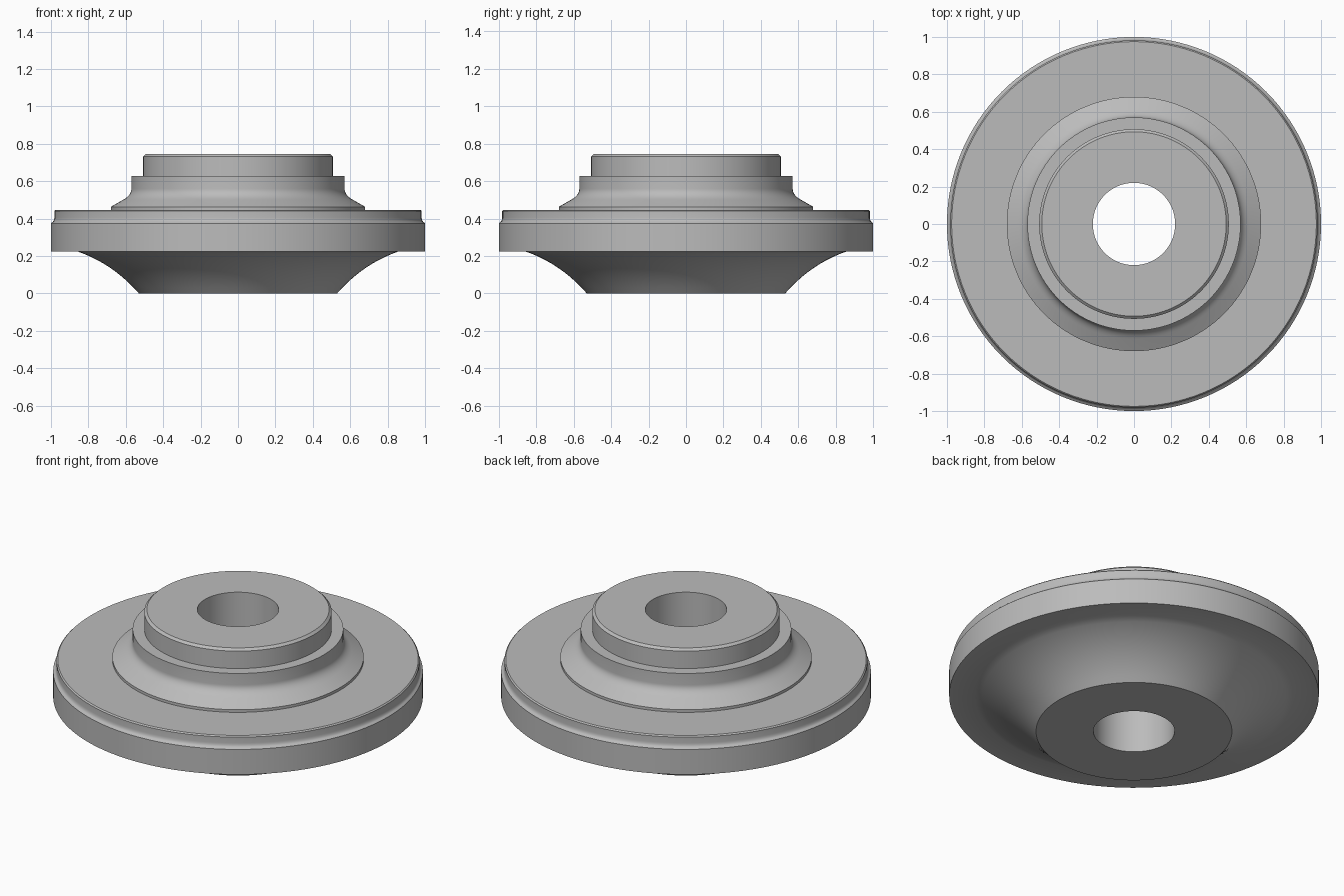
import bpy
import bmesh
import math

cube = bpy.data.objects.get("Cube")
if cube:
    bpy.data.objects.remove(cube, do_unlink=True)

SEGMENTS = 128

grey = bpy.data.materials.new("plain grey")
grey.use_nodes = True
colour = (0.5, 0.5, 0.5, 1)
grey.diffuse_color = colour
grey.node_tree.nodes["Principled BSDF"].inputs["Base Color"].default_value = colour


def curve(start, control, end, steps=10):
    """Points of a smooth fillet between two profile points."""
    points = []
    for i in range(steps + 1):
        t = i / steps
        points.append(tuple((1 - t) ** 2 * a + 2 * t * (1 - t) * b + t * t * c
                            for a, b, c in zip(start, control, end)))
    return points


def lathe(name, profile):
    """Turn a closed (radius, height) profile around the z axis."""
    bm = bmesh.new()
    rings = []
    for i in range(SEGMENTS):
        a = 2 * math.pi * i / SEGMENTS
        rings.append([bm.verts.new((r * math.cos(a), r * math.sin(a), z))
                      for r, z in profile])
    count = len(profile)
    for i, ring in enumerate(rings):
        following = rings[(i + 1) % SEGMENTS]
        for j in range(count):
            k = (j + 1) % count
            bm.faces.new((ring[j], following[j], following[k], ring[k]))
    bmesh.ops.recalc_face_normals(bm, faces=bm.faces)
    mesh = bpy.data.meshes.new(name)
    bm.to_mesh(mesh)
    bm.free()
    mesh.materials.append(grey)
    obj = bpy.data.objects.new(name, mesh)
    bpy.context.collection.objects.link(obj)
    bpy.ops.object.select_all(action="DESELECT")
    obj.select_set(True)
    bpy.context.view_layer.objects.active = obj
    bpy.ops.object.shade_smooth_by_angle(angle=math.radians(25))
    return obj


# Bore and flared underside
profile = [(0.22, 0)]
profile += curve((0.53, 0), (0.67, 0.16), (0.86, 0.225))

# Flange rim with its small step
profile += [(1, 0.225), (1, 0.375)]
profile += curve((0.995, 0.38), (0.983, 0.385), (0.982, 0.405), 5)
profile += [(0.982, 0.44), (0.975, 0.447)]

# Sloped collar running into the upper hub
profile += [(0.68, 0.447), (0.68, 0.463)]
profile += curve((0.615, 0.5), (0.57, 0.525), (0.57, 0.56), 8)
profile += [(0.57, 0.628)]

# Top boss with a chamfered edge
profile += [(0.507, 0.628), (0.507, 0.732), (0.493, 0.745), (0.22, 0.745)]

lathe("flanged_hub", profile)
